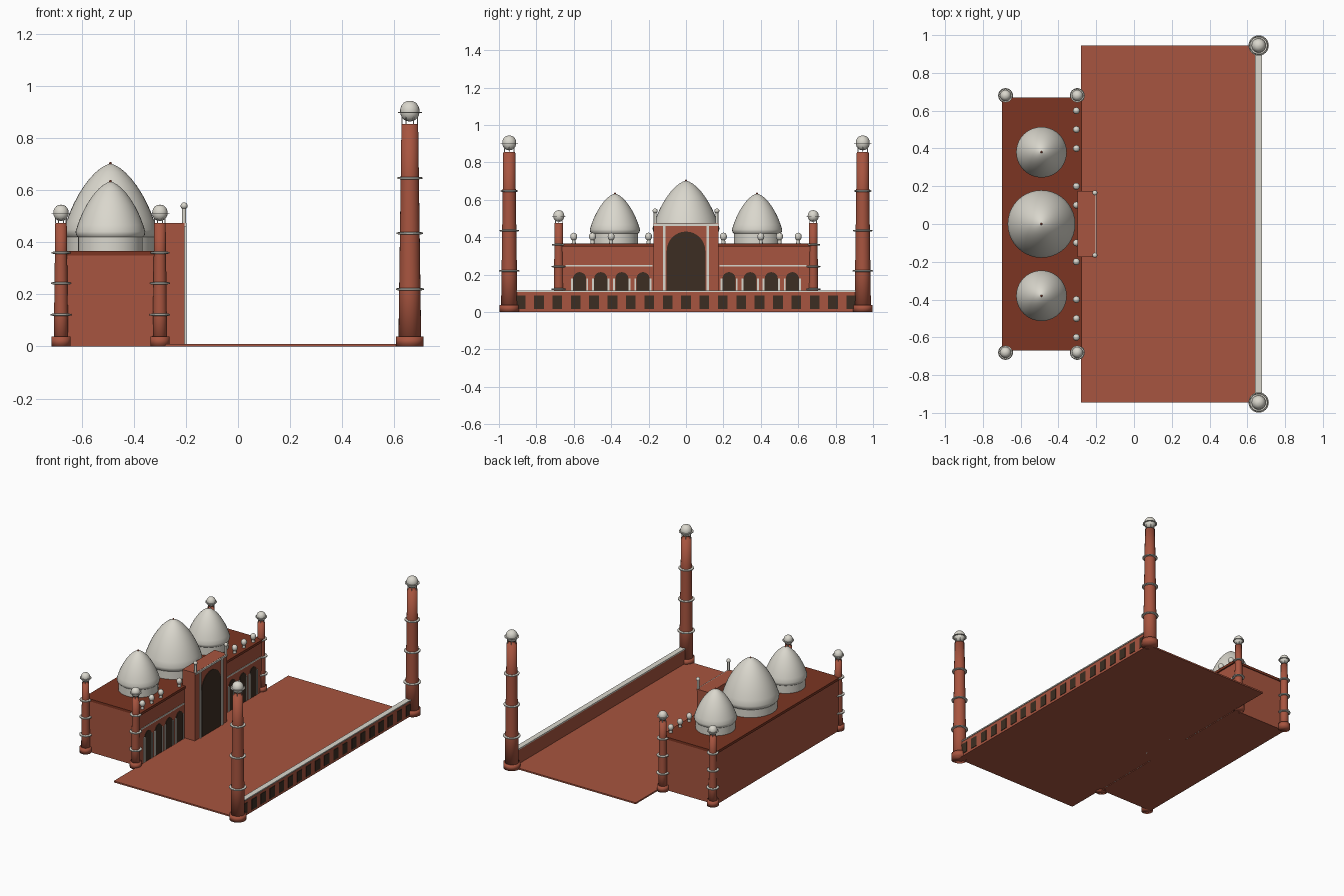
import bpy, math

cube = bpy.data.objects.get("Cube")
if cube:
    bpy.data.objects.remove(cube)


def material(name, r, g, b):
    m = bpy.data.materials.new(name)
    m.use_nodes = True
    m.diffuse_color = (r, g, b, 1)
    m.node_tree.nodes["Principled BSDF"].inputs["Base Color"].default_value = (r, g, b, 1)
    return m


RED = material("red sandstone", 0.39, 0.09, 0.05)
ROOF = material("dark red roof", 0.2, 0.036, 0.016)
MARBLE = material("white marble", 0.7, 0.68, 0.61)
DARK = material("shadowed niche", 0.045, 0.027, 0.016)


def make(name, verts, faces, mat, smooth=None):
    me = bpy.data.meshes.new(name)
    me.from_pydata(verts, [], faces)
    me.materials.append(mat)
    ob = bpy.data.objects.new(name, me)
    bpy.context.collection.objects.link(ob)
    if smooth == "all":
        me.shade_smooth()
    elif smooth:
        bpy.ops.object.select_all(action="DESELECT")
        ob.select_set(True)
        bpy.context.view_layer.objects.active = ob
        bpy.ops.object.shade_smooth_by_angle(angle=math.radians(35))
    return ob


def prism(name, outline, x0, x1, mat):
    """Extrude a (y, z) outline along x."""
    n = len(outline)
    verts = [(x, y, z) for x in (x0, x1) for y, z in outline]
    faces = [tuple(reversed(range(n))), tuple(range(n, 2 * n))]
    faces += [(i, (i + 1) % n, n + (i + 1) % n, n + i) for i in range(n)]
    return make(name, verts, faces, mat)


def box(name, x0, x1, y0, y1, z0, z1, mat):
    return prism(name, [(y0, z0), (y1, z0), (y1, z1), (y0, z1)], x0, x1, mat)


def lathe(name, x, y, profile, mat, smooth="edges", seg=24):
    """Turn a (radius, z) profile around a vertical axis, with capped ends."""
    verts, faces = [], []
    for r, z in profile:
        for i in range(seg):
            a = 2 * math.pi * i / seg
            verts.append((x + r * math.cos(a), y + r * math.sin(a), z))
    for k in range(len(profile) - 1):
        for i in range(seg):
            j = (i + 1) % seg
            faces.append((k * seg + i, k * seg + j, (k + 1) * seg + j, (k + 1) * seg + i))
    faces.append(tuple(reversed(range(seg))))
    faces.append(tuple(range(len(verts) - seg, len(verts))))
    return make(name, verts, faces, mat, smooth)


def egg(name, x, y, z0, z1, r, seg=20):
    rings = [(r * math.sin(math.pi * t / 10) ** 0.9 + 0.0005, z0 + (z1 - z0) * (1 - math.cos(math.pi * t / 10)) / 2)
             for t in range(11)]
    return lathe(name, x, y, rings, MARBLE, "edges", seg)


def arch(name, y, half, spring, x0, x1):
    pts = [(y - half, 0.01), (y + half, 0.01)]
    pts += [(y + half * math.cos(math.pi * i / 16), spring + half * math.sin(math.pi * i / 16)) for i in range(17)]
    return prism(name, pts, x0, x1, DARK)


def tower(name, x, y, r0, r1, base, top, rings, dome):
    """Round tower: plinth, tapered shaft, marble rings and an open cupola."""
    lathe(name + "_plinth", x, y, [(base, 0), (base, 0.038)], RED, "all")
    shaft = [(r0 + (r1 - r0) * z / top, z) for z in [0] + rings + [top]]
    lathe(name + "_shaft", x, y, shaft, RED, "all")
    for z in rings:
        r = r0 + (r1 - r0) * z / top
        lathe(name + "_ring", x, y, [(r, z - 0.005), (r + 0.013, z - 0.003), (r + 0.013, z + 0.003), (r, z + 0.005)], MARBLE)
    for i in range(6):
        a = math.pi * i / 3
        lathe(name + "_cupola_post", x + r1 * 0.92 * math.cos(a), y + r1 * 0.92 * math.sin(a),
              [(0.002, top), (0.002, top + dome * 1.2)], MARBLE, "edges", 6)
    eave = top + dome * 1.15
    lathe(name + "_cupola_eave", x, y, [(dome * 1.25, eave), (dome * 1.25, eave + 0.003)], MARBLE)
    egg(name + "_cupola_dome", x, y, top + dome * 0.25, top + dome * 2.4, dome)


def onion_dome(name, y, r, drum_r, z0, z1, apex):
    """Pointed dome on a short drum, with a small red tip."""
    x = -0.49
    lathe(name + "_drum", x, y, [(drum_r, z0), (drum_r, z1)], MARBLE, "edges", 40)
    curve = [(0, 0.93), (0.04, 0.985), (0.1, 1), (0.22, 0.94), (0.34, 0.87), (0.46, 0.785), (0.58, 0.685),
             (0.7, 0.565), (0.8, 0.445), (0.88, 0.325), (0.94, 0.21), (0.98, 0.1), (1, 0.02)]
    lathe(name, x, y, [(r * f, z1 + (apex - z1) * t) for t, f in curve], MARBLE, "edges", 40)
    lathe(name + "_tip", x, y, [(0.007, apex - 0.004), (0.003, apex + 0.006)], RED, "edges", 8)


# Courtyard and outer wall with niches
box("courtyard", -0.28, 0.66, -0.945, 0.945, 0, 0.01, RED)
box("outer_wall", 0.643, 0.672, -0.945, 0.945, 0, 0.107, RED)
box("outer_wall_coping", 0.64, 0.677, -0.91, 0.91, 0.107, 0.115, MARBLE)
for i in range(-9, 10):
    y = i * 0.0983
    box("wall_niche", 0.67, 0.675, y - 0.026, y + 0.026, 0.016, 0.087, DARK)

# Prayer hall
box("hall", -0.695, -0.285, -0.665, 0.665, 0, 0.35, RED)
box("hall_roof", -0.7, -0.276, -0.67, 0.67, 0.35, 0.367, ROOF)

# Entrance portal
box("portal", -0.3, -0.205, -0.175, 0.175, 0, 0.475, RED)
arch("portal_arch", 0, 0.103, 0.327, -0.21, -0.201)
box("portal_frame_top", -0.21, -0.198, -0.17, 0.17, 0.461, 0.474, MARBLE)

for s in (-1, 1):
    # Portal frame and finials
    box("portal_frame_side", -0.21, -0.198, s * 0.117 - 0.007, s * 0.117 + 0.007, 0, 0.461, MARBLE)
    lathe("portal_finial_post", -0.207, s * 0.165, [(0.008, 0.475), (0.008, 0.532)], MARBLE, "edges", 12)
    egg("portal_finial_ball", -0.207, s * 0.165, 0.528, 0.553, 0.013, 12)

    # Facade arcade
    lo, hi = sorted((s * 0.18, s * 0.645))
    box("facade_band", -0.287, -0.281, lo, hi, 0.243, 0.252, MARBLE)
    for k in range(4):
        y = s * (0.23 + k * 0.113)
        arch("arcade_arch", y, 0.035, 0.178, -0.288, -0.281)
        for t in (-1, 1):
            c = y + t * 0.041
            box("arcade_pilaster", -0.287, -0.279, c - 0.005, c + 0.005, 0, 0.18, MARBLE)

    # Roof finials
    for d in (0.1, 0.2, 0.4, 0.5, 0.6):
        lathe("roof_finial_stem", -0.305, s * d, [(0.011, 0.367), (0.009, 0.39)], MARBLE, "edges", 12)
        egg("roof_finial_dome", -0.305, s * d, 0.382, 0.424, 0.018, 12)

    # Towers
    for x in (-0.68, -0.3):
        tower("corner_tower", x, s * 0.68, 0.028, 0.022, 0.037, 0.475, [0.122, 0.243, 0.36], 0.029)
    tower("minaret", 0.66, s * 0.945, 0.044, 0.032, 0.053, 0.855, [0.22, 0.435, 0.647], 0.037)

    onion_dome("side_dome", s * 0.38, 0.134, 0.124, 0.367, 0.42, 0.633)

onion_dome("main_dome", 0, 0.179, 0.168, 0.367, 0.42, 0.702)
